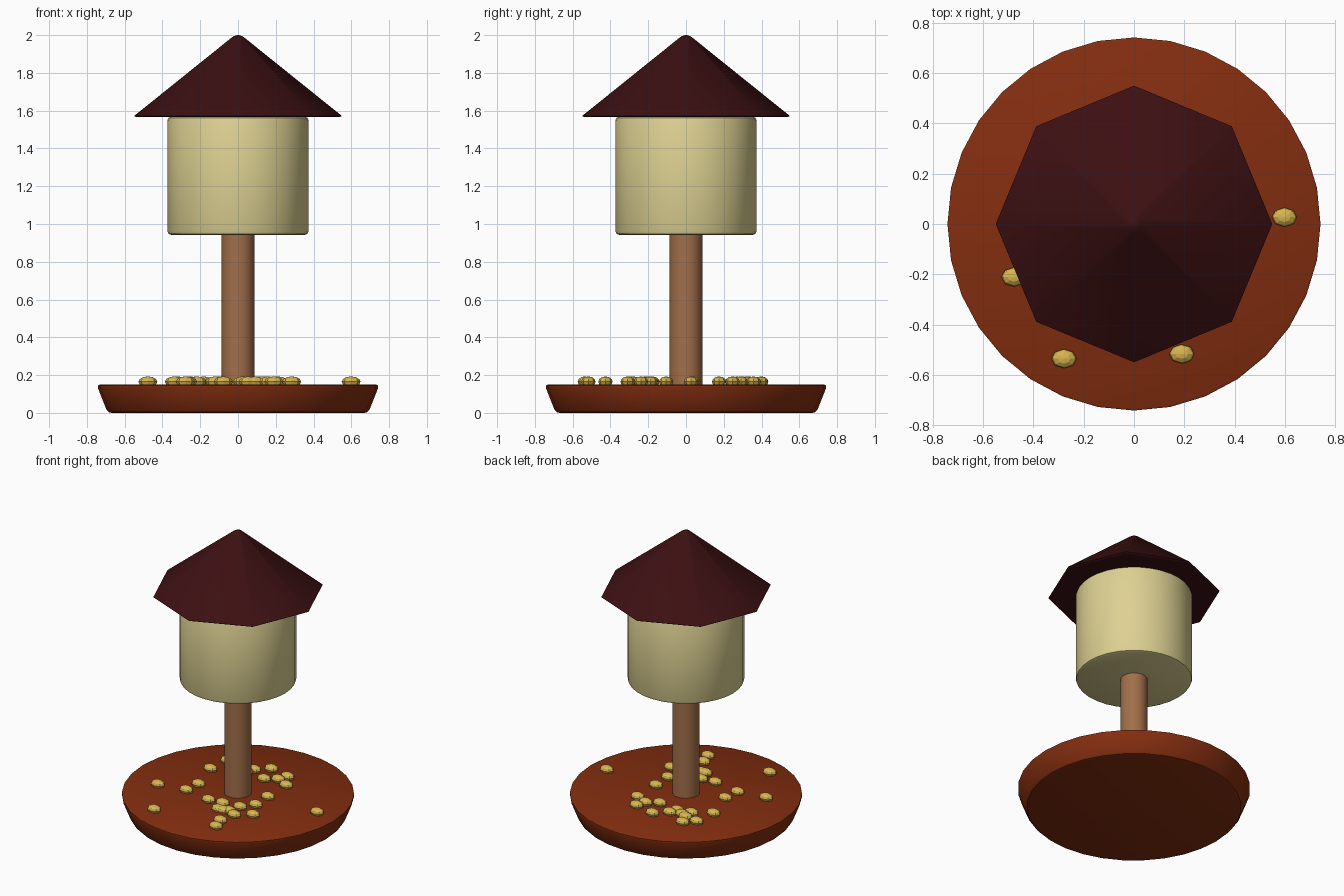
import bpy, bmesh
from math import cos, sin, pi, radians
from mathutils import Matrix, Vector

cube = bpy.data.objects.get("Cube")
if cube:
    bpy.data.objects.remove(cube, do_unlink=True)


def material(name, rgb):
    mat = bpy.data.materials.new(name)
    mat.use_nodes = True
    colour = (*rgb, 1)
    mat.diffuse_color = colour
    mat.node_tree.nodes["Principled BSDF"].inputs["Base Color"].default_value = colour
    return mat


def finish(bm, name, mat):
    """Turn a bmesh into a linked object with one material."""
    mesh = bpy.data.meshes.new(name)
    bmesh.ops.recalc_face_normals(bm, faces=bm.faces)
    bm.to_mesh(mesh)
    bm.free()
    mesh.materials.append(mat)
    obj = bpy.data.objects.new(name, mesh)
    bpy.context.collection.objects.link(obj)
    return obj


def lathe(name, profile, sides, mat):
    """Closed solid of revolution from (radius, height) pairs, bottom to top."""
    bm = bmesh.new()
    rings = []
    for r, z in profile:
        turn = [2 * pi * i / sides for i in range(sides)]
        rings.append([bm.verts.new((r * cos(a), r * sin(a), z)) for a in turn])
    for low, high in zip(rings, rings[1:]):
        for i in range(sides):
            j = (i + 1) % sides
            bm.faces.new((low[i], low[j], high[j], high[i]))
    bm.faces.new(rings[0][::-1])
    bm.faces.new(rings[-1])
    obj = finish(bm, name, mat)
    bpy.ops.object.select_all(action="DESELECT")
    obj.select_set(True)
    bpy.context.view_layer.objects.active = obj
    bpy.ops.object.shade_smooth_by_angle(angle=radians(30))
    return obj


rust = material("rust red", (0.23, 0.027, 0.005))
wood = material("brown wood", (0.36, 0.16, 0.068))
cream = material("cream", (0.73, 0.64, 0.29))
maroon = material("dark maroon", (0.045, 0.005, 0.006))
gold = material("golden seed", (0.68, 0.46, 0.08))

# Flared feeding tray with softened edges
lathe("tray", [(0.67, 0), (0.685, 0.004), (0.697, 0.018), (0.742, 0.132),
               (0.742, 0.145), (0.732, 0.15)], 32, rust)

# Central post
lathe("post", [(0.087, 0.1), (0.087, 1.0)], 32, wood)

# Seed container with rounded rims
lathe("container", [(0.355, 0.943), (0.368, 0.948), (0.373, 0.96),
                    (0.373, 1.55), (0.368, 1.562), (0.355, 1.567)], 32, cream)

# Eight-sided roof with a blunted tip
lathe("roof", [(0.54, 1.566), (0.55, 1.572), (0.036, 1.985),
               (0.022, 1.995), (0.006, 2.0)], 8, maroon)

# Seeds scattered on the tray, laid out on a turned grid
scatter = [
    (-.17, .34), (-.25, .11), (-.33, .02), (-.19, -.13), (-.10, -.18),
    (-.10, -.29), (-.06, -.30), (-.13, -.27), (.01, -.24), (.11, -.21),
    (.19, -.09), (.09, -.36), (-.03, -.36), (-.12, -.44), (.22, .33),
    (.32, .21), (.26, .17), (.17, .18), (.31, .08), (.11, .32),
    (-.06, .46), (.03, .47), (.06, .29), (.03, .35), (.01, .39),
    (-.03, .33), (.50, -.33), (-.51, .11), (-.54, -.27), (-.15, -.53),
]
turn = Matrix.Rotation(radians(36), 3, "Z")
bm = bmesh.new()
for x, y in scatter:
    spot = turn @ Vector((x, y, 0.165))
    place = Matrix.Translation(spot) @ Matrix.Diagonal((0.05, 0.038, 0.028, 1))
    bmesh.ops.create_uvsphere(bm, u_segments=8, v_segments=6, radius=1, matrix=place)
finish(bm, "seeds", gold)
